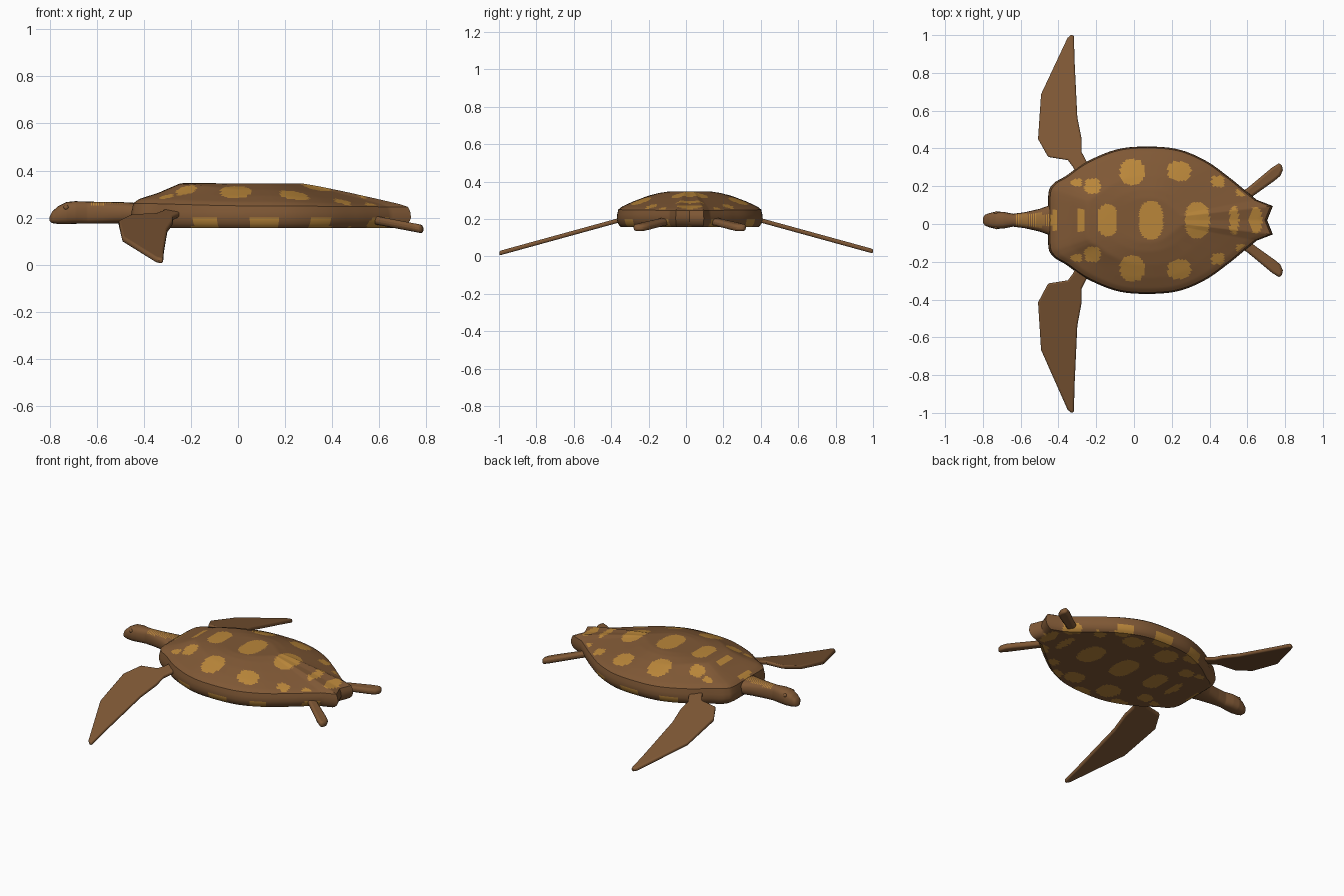
import bpy, bmesh, math
from mathutils import Vector

if "Cube" in bpy.data.objects:
    bpy.data.objects.remove(bpy.data.objects["Cube"])

def material(name, rgb):
    m = bpy.data.materials.new(name)
    m.diffuse_color = (*rgb, 1)
    m.use_nodes = True
    m.node_tree.nodes["Principled BSDF"].inputs["Base Color"].default_value = m.diffuse_color
    return m

BROWN = material("brown skin", (0.214, 0.098, 0.036))
OCHRE = material("ochre spots", (0.49, 0.24, 0.042))
CY = 0.02  # centre line of the body

def finish(name, bm, angle=40):
    bmesh.ops.recalc_face_normals(bm, faces=bm.faces)
    me = bpy.data.meshes.new(name)
    bm.to_mesh(me)
    bm.free()
    ob = bpy.data.objects.new(name, me)
    bpy.context.collection.objects.link(ob)
    me.materials.append(BROWN)
    me.materials.append(OCHRE)
    bpy.ops.object.select_all(action='DESELECT')
    ob.select_set(True)
    bpy.context.view_layer.objects.active = ob
    bpy.ops.object.shade_smooth_by_angle(angle=math.radians(angle))
    return ob

def interp(t, keys):
    for (a, *u), (b, *v) in zip(keys, keys[1:]):
        if t <= b:
            f = max(0, (t - a) / (b - a))
            return [p + (q - p) * f for p, q in zip(u, v)]
    return keys[-1][1:]

def loft(rings, bm):
    """Skin closed rings of equal size and cap both ends."""
    vs = [[bm.verts.new(p) for p in r] for r in rings]
    n = len(vs[0])
    for a, b in zip(vs, vs[1:]):
        for i in range(n):
            bm.faces.new((a[i], a[(i + 1) % n], b[(i + 1) % n], b[i]))
    bm.faces.new(vs[0])
    bm.faces.new(vs[-1])

# ---- shell outline seen from above (half, then mirrored)
half = [(-.455, .12), (-.43, .19), (-.36, .235), (-.25, .31), (-.09, .375), (.07, .39),
        (.235, .375), (.38, .315), (.50, .23), (.58, .165), (.65, .108), (.735, .075), (.705, 0)]
loop = [Vector(p) for p in half + [(x, -y) for x, y in half[-2::-1]]]
n, STEP = len(loop), 8
outline = []
for i in range(n):
    p0, p1, p2, p3 = (loop[(i + k) % n] for k in (-1, 0, 1, 2))
    for j in range(STEP):
        t = j / STEP
        if max(p1.x, p2.x) > .6 or i == n - 1:
            outline.append(p1.lerp(p2, t))
        else:
            outline.append(.5 * (2 * p1 + (p2 - p0) * t + (2 * p0 - 5 * p1 + 4 * p2 - p3) * t * t
                                 + (3 * p1 - p0 - 3 * p2 + p3) * t ** 3))

# ---- shell: radial fraction -> height at side, front and rear
top = [(0, .346, .346, .346), (.3, .346, .346, .346), (.42, .339, .347, .332), (.6, .319, .346, .307),
       (.78, .293, .305, .280), (.93, .266, .280, .257), (.98, .25, .262, .246)]
profile = [(s, interp(s, top)) for s in [.01 + .97 * k / 42 for k in range(43)]]
profile += [(.995, (.225,) * 3), (1, (.2,) * 3), (.992, (.187,) * 3), (.982, (.175,) * 3), (.965, (.165,) * 3)]
profile += [(.94 - .93 * k / 38, (.156,) * 3) for k in range(39)]
centre = Vector((.07, 0))
rings = []
for s, (side, front, rear) in profile:
    ring = []
    for p in outline:
        d = p - centre
        c = d.x / d.length
        z = side + c * c * ((rear if c > 0 else front) - side)
        q = centre + d * s
        ring.append((q.x, q.y + CY, z))
    rings.append(ring)
bm = bmesh.new()
loft(rings, bm)

# spots: x, distance from centre line, x radius, y radius
spots = [(-.425, 0, .015, .07), (-.28, 0, .022, .07), (-.14, 0, .053, .085), (.09, 0, .065, .10),
         (.335, 0, .065, .095), (.53, 0, .025, .075), (.645, 0, .033, .07),
         (-.01, .255, .065, .068), (.24, .26, .06, .052), (.445, .205, .035, .03),
         (-.22, .18, .042, .04), (-.305, .2, .028, .022), (.57, .15, .03, .025)]
edge_spots = [(-.14, .345, .055, .06), (.11, .375, .055, .06), (.35, .32, .045, .06), (.6, .14, .04, .05)]

def in_spot(x, y, table):
    return any(abs((x - a) / rx) ** 2.5 + abs((y - b) / ry) ** 2.5 < 1 for a, b, rx, ry in table)

for f in bm.faces:
    c = f.calc_center_median()
    table = spots if c.z > .2 else spots + edge_spots
    if not .195 < c.z < .25 and in_spot(c.x, abs(c.y - CY), table):
        f.material_index = 1
finish("shell", bm, 35)

# ---- head and neck: x -> half width, bottom, top
body = [(-.80, .012, .185, .205), (-.79, .028, .177, .225), (-.765, .038, .173, .248), (-.73, .046, .172, .266),
        (-.69, .044, .174, .270), (-.64, .034, .175, .268), (-.58, .042, .175, .267),
        (-.50, .060, .175, .266), (-.45, .078, .175, .264), (-.38, .085, .18, .255)]
rings = []
for k in range(85):
    x = -.80 + .42 * k / 84
    w, lo, hi = interp(x, body)
    ring = []
    for a in range(20):
        t = math.tau * a / 20
        cy, cz = math.cos(t), math.sin(t)
        sq = lambda v: math.copysign(abs(v) ** .75, v)
        ring.append((x, CY + w * sq(cy), (lo + hi) / 2 + (hi - lo) / 2 * sq(cz)))
    rings.append(ring)
bm = bmesh.new()
loft(rings, bm)
for f in bm.faces:  # fine ochre bands on top of the neck
    c = f.calc_center_median()
    if -.63 < c.x < -.44 and c.z > .255 and abs(c.y - CY) < .035 and int((c.x + .8) / .005) % 2:
        f.material_index = 1
finish("head_and_neck", bm)

# ---- eyes
for side, s in (("left", 1), ("right", -1)):
    bm = bmesh.new()
    bmesh.ops.create_uvsphere(bm, u_segments=12, v_segments=8, radius=.011)
    bmesh.ops.translate(bm, verts=bm.verts, vec=(-.73, CY + s * .037, .243))
    finish("eye_" + side, bm)

# ---- flippers: flat outlines on a sloping plane, given thickness
def flipper(name, pts, s, height, thick, stretch=1):
    bm = bmesh.new()
    loops = []
    for h in (-thick / 2, thick / 2):
        ring = []
        for x, d in pts:
            if d > .34:
                d = .34 + (d - .34) * stretch
            ring.append((x, CY + s * d, height(x, d) + h))
        loops.append(ring)
    loft(loops, bm)
    ob = finish(name, bm)
    bev = ob.modifiers.new("rounded edge", 'BEVEL')
    bev.width = thick * .38
    bev.segments = 3
    bev.limit_method = 'ANGLE'
    bev.angle_limit = math.radians(50)

fore = [(-.22, .24), (-.31, .255), (-.325, .285), (-.35, .318), (-.455, .335), (-.508, .43), (-.492, .667),
        (-.352, .965), (-.335, .98), (-.318, .98), (-.315, .85), (-.30, .545), (-.277, .43),
        (-.277, .36), (-.245, .30)]
hind = [(.54, .13), (.60, .17), (.73, .278), (.765, .3), (.782, .298), (.788, .265), (.775, .235),
        (.745, .21), (.64, .135), (.57, .08)]
for side, s in (("left", 1), ("right", -1)):
    flipper("front_flipper_" + side, fore, s, lambda x, d: .195 - .275 * (d - .37), .024,
            1 if s > 0 else 1.06)
    flipper("rear_flipper_" + side, hind, s, lambda x, d: .186 - .19 * (x - .6), .036)
